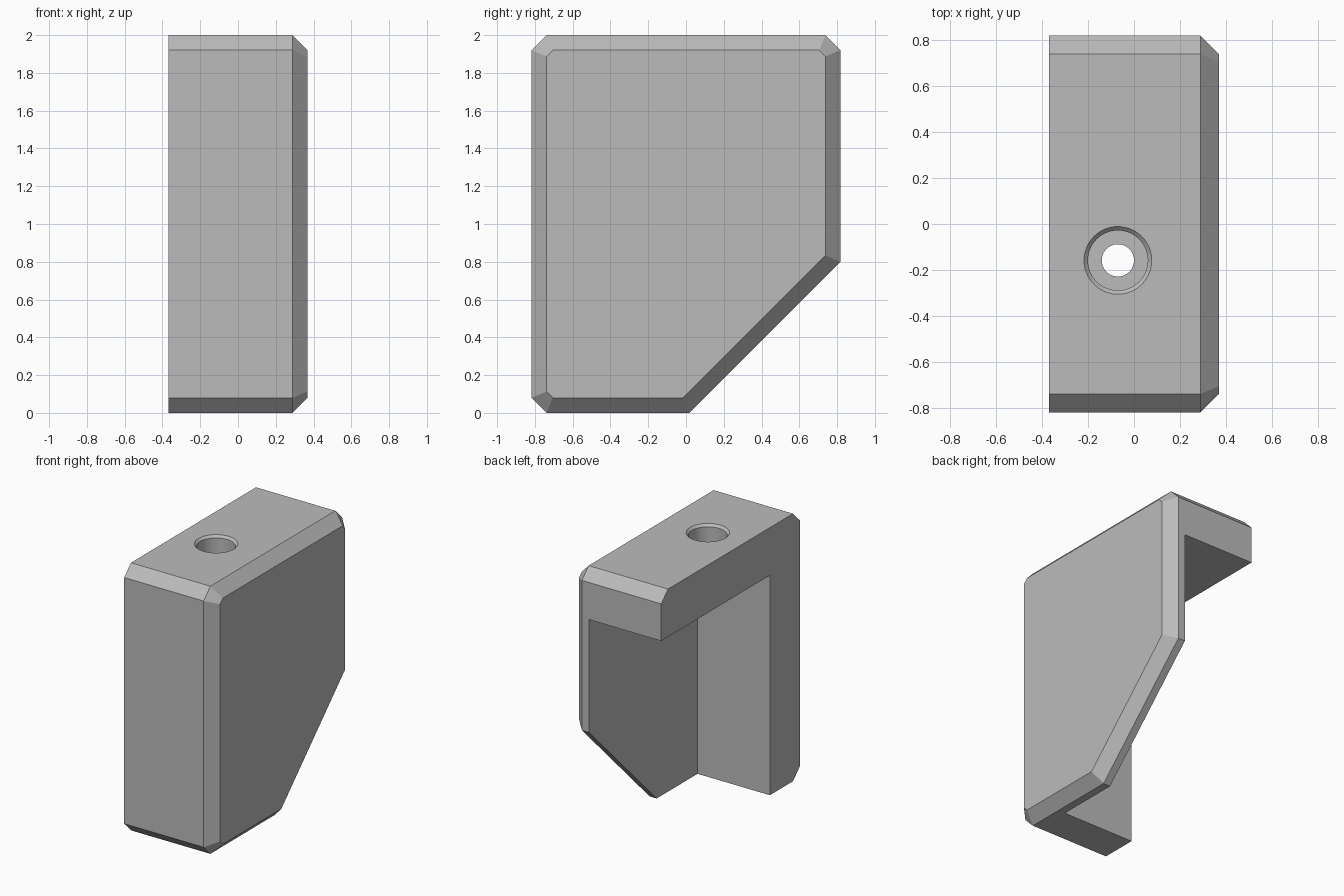
import bpy, bmesh
from math import radians
from mathutils import Matrix, Vector

cube = bpy.data.objects.get("Cube")
if cube:
    bpy.data.objects.remove(cube, do_unlink=True)

X0, X1 = -0.368, 0.368      # open side, closed side
Y0, Y1 = -0.818, 0.818      # front, back
TOP, CHAMFER = 2.0, 0.08

grey = bpy.data.materials.new("plain_grey")
grey.use_nodes = True
colour = (0.5, 0.5, 0.5, 1)
grey.diffuse_color = colour
grey.node_tree.nodes["Principled BSDF"].inputs["Base Color"].default_value = colour


def make_object(name, bm):
    bmesh.ops.recalc_face_normals(bm, faces=bm.faces)
    mesh = bpy.data.meshes.new(name)
    bm.to_mesh(mesh)
    bm.free()
    mesh.materials.append(grey)
    obj = bpy.data.objects.new(name, mesh)
    bpy.context.collection.objects.link(obj)
    return obj


def box(name, low, high):
    low, high = Vector(low), Vector(high)
    bm = bmesh.new()
    place = Matrix.Translation((low + high) / 2) @ Matrix.Diagonal((*(high - low), 1))
    bmesh.ops.create_cube(bm, size=1, matrix=place)
    return make_object(name, bm)


def turned(name, profile, centre, steps=64):
    """Spin a radius/height profile round a vertical axis."""
    bm = bmesh.new()
    verts = [bm.verts.new((r, 0, z)) for r, z in profile]
    edges = [bm.edges.new(pair) for pair in zip(verts, verts[1:])]
    bmesh.ops.spin(bm, geom=verts + edges, cent=(0, 0, 0), axis=(0, 0, 1),
                   angle=radians(360), steps=steps)
    bmesh.ops.remove_doubles(bm, verts=bm.verts, dist=1e-4)
    bmesh.ops.translate(bm, verts=bm.verts, vec=centre)
    return make_object(name, bm)


def cut(target, cutter):
    """Subtract the cutter, then remove it."""
    cutter.hide_render = True
    mod = target.modifiers.new("cut", 'BOOLEAN')
    mod.operation, mod.solver, mod.object = 'DIFFERENCE', 'EXACT', cutter
    bpy.context.view_layer.objects.active = target
    bpy.ops.object.modifier_apply(modifier=mod.name)
    bpy.data.objects.remove(cutter, do_unlink=True)


# Bracket body: side outline pushed sideways, outer side chamfered all round
outline = [(Y0, CHAMFER), (Y0 + CHAMFER, 0), (0.018, 0), (Y1, 0.8),
           (Y1, TOP - CHAMFER), (Y1 - CHAMFER, TOP),
           (Y0 + CHAMFER, TOP), (Y0, TOP - CHAMFER)]
bm = bmesh.new()
base = bm.faces.new([bm.verts.new((X0, y, z)) for y, z in outline])
grown = bmesh.ops.extrude_face_region(bm, geom=[base], use_keep_orig=True)["geom"]
bmesh.ops.translate(bm, verts=[g for g in grown if isinstance(g, bmesh.types.BMVert)],
                    vec=(X1 - CHAMFER - X0, 0, 0))
bmesh.ops.recalc_face_normals(bm, faces=bm.faces)
side = max(bm.faces, key=lambda f: f.calc_center_median().x)
bmesh.ops.inset_individual(bm, faces=[side], thickness=CHAMFER, depth=CHAMFER,
                           use_even_offset=True)
bracket = make_object("corner_bracket", bm)

# Hollow behind the front wall and below the top plate
cut(bracket, box("hollow_cutter", (-1, -0.465, -1), (0.23, 2, 1.643)))

# Counterbored screw hole with a bevelled rim
hole = [(0, 1.4), (0.07, 1.4), (0.07, 1.82), (0.13, 1.82),
        (0.13, 1.983), (0.147, TOP), (0.147, 2.1), (0, 2.1)]
cut(bracket, turned("screw_hole_cutter", hole, (-0.07, -0.158, 0)))

# Smooth hole walls, crisp edges elsewhere
bpy.ops.object.select_all(action='DESELECT')
bracket.select_set(True)
bpy.context.view_layer.objects.active = bracket
bpy.ops.object.shade_smooth_by_angle(angle=radians(20))
